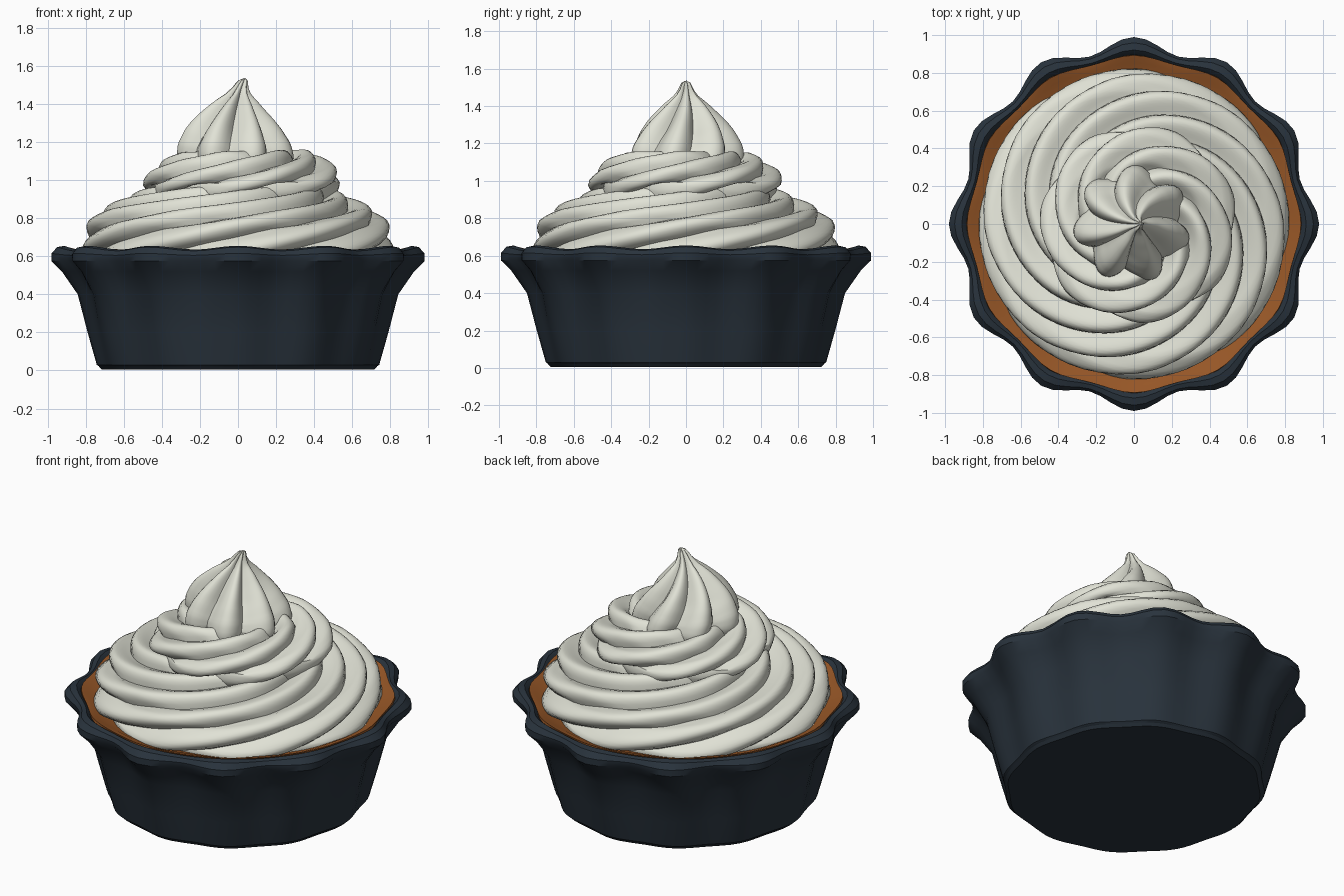
import bpy, bmesh, math
from math import sin, cos, pi
from mathutils import Vector

if "Cube" in bpy.data.objects:
    bpy.data.objects.remove(bpy.data.objects["Cube"])


def material(name, rgb):
    m = bpy.data.materials.new(name)
    m.diffuse_color = (*rgb, 1)
    m.use_nodes = True
    m.node_tree.nodes["Principled BSDF"].inputs["Base Color"].default_value = m.diffuse_color
    return m


TIN = material("dark blue grey", (0.022, 0.033, 0.046))
CRUST = material("baked orange brown", (0.31, 0.095, 0.020))
CREAM = material("whipped cream", (0.75, 0.76, 0.67))


def lathe(name, rings, point, segs, mat, angle, cap_start=False, cap_end=False):
    """Skin a stack of rings; point(i, theta) gives each vertex."""
    bm = bmesh.new()
    grid = [[bm.verts.new(point(i, 2 * pi * j / segs)) for j in range(segs)]
            for i in range(rings)]
    for a, b in zip(grid, grid[1:]):
        for j in range(segs):
            k = (j + 1) % segs
            bm.faces.new((a[j], a[k], b[k], b[j]))
    if cap_start:
        bm.faces.new(grid[0][::-1])
    if cap_end:
        bm.faces.new(grid[-1])
    me = bpy.data.meshes.new(name)
    bm.to_mesh(me)
    bm.free()
    me.materials.append(mat)
    ob = bpy.data.objects.new(name, me)
    bpy.context.collection.objects.link(ob)
    bpy.ops.object.select_all(action='DESELECT')
    ob.select_set(True)
    bpy.context.view_layer.objects.active = ob
    bpy.ops.object.shade_smooth_by_angle(angle=math.radians(angle))
    return ob


FLUTES = 12


def flute(th):
    # 1 at the outer crest of a lobe, 0 at the notch between lobes
    return 0.5 + 0.5 * cos(FLUTES * th)


def fluted(profile):
    # profile rows: notch radius, flute depth, height, height wave
    def point(i, th):
        r, depth, z, wave = profile[i]
        f = flute(th)
        r += depth * f
        return Vector((r * cos(th), 1.01 * r * sin(th), z + wave * (f - 0.5)))
    return point


# Fluted tin with a rolled lip and a closed base
tin = [(0.705, 0.015, 0.015, 0), (0.722, 0.020, 0.03, 0), (0.760, 0.030, 0.20, 0),
       (0.800, 0.042, 0.40, 0), (0.855, 0.070, 0.52, 0), (0.902, 0.078, 0.575, 0),
       (0.908, 0.072, 0.61, 0.01), (0.895, 0.055, 0.638, 0.02),
       (0.872, 0.040, 0.645, 0.02), (0.850, 0.030, 0.62, 0.01),
       (0.800, 0.030, 0.50, 0)]
lathe("fluted_tin", len(tin), fluted(tin), 96, TIN, 35, cap_start=True)

# Flat foot under the tin
foot = [(0.700, 0.015, 0.005, 0), (0.715, 0.015, 0.02, 0)]
lathe("tin_base", 2, fluted(foot), 96, TIN, 30, cap_start=True)

# Crust lining the inside of the tin
crust = [(0.80, 0.030, 0.54, 0), (0.855, 0.032, 0.625, 0.01), (0.862, 0.022, 0.641, 0.01),
         (0.83, 0.015, 0.630, 0), (0.78, 0.01, 0.605, 0), (0.70, 0, 0.585, 0)]
lathe("crust", len(crust), fluted(crust), 96, CRUST, 40)


def resample(pts, n):
    pts = [Vector(p) for p in pts]
    lens = [0]
    for a, b in zip(pts, pts[1:]):
        lens.append(lens[-1] + (b - a).length)
    out = []
    for i in range(n):
        s = lens[-1] * i / (n - 1)
        k = min(max(j for j in range(len(pts)) if lens[j] <= s), len(pts) - 2)
        out.append(pts[k].lerp(pts[k + 1], (s - lens[k]) / (lens[k + 1] - lens[k])))
    return out


def swirl(name, outline, rings, ridges, depth, twist, shift=0, bow=0, lean=0, climb=0,
          sharp=0.8):
    """Piped cream: a turned outline whose mesh twists along its rounded ridges."""
    prof = resample(outline, rings)

    def point(i, th):
        p = prof[i]
        d = prof[min(i + 1, rings - 1)] - prof[max(i - 1, 0)]
        nrm = Vector((d.y, -d.x)).normalized()
        t = i / (rings - 1)
        # each ridge swells slowly and drops off quickly, like overlapping folds
        u = ridges * th / (2 * pi) % 1
        ridge = sin(pi * u ** 1.4) ** sharp - 0.6
        q = p + nrm * depth * min(1, p.x / 0.2) * ridge
        r = max(q.x, 0.003)
        a = th + twist * t
        return Vector((r * cos(a) + shift + bow * sin(pi * t) + lean * t ** 4,
                       r * sin(a), q.y + climb * cos(a) * sin(pi * t)))
    return lathe(name, rings, point, ridges * 12, CREAM, 40, cap_end=True)


# Wide lower tier, middle tier and the pointed peak
swirl("lower_cream", [(0.76, 0.58), (0.80, 0.62), (0.795, 0.69), (0.77, 0.77),
                      (0.71, 0.83), (0.60, 0.885), (0.48, 0.935), (0.34, 0.96)],
      36, 8, 0.06, 3.6)
swirl("middle_cream", [(0.42, 0.90), (0.475, 0.94), (0.505, 0.985), (0.48, 1.04),
                       (0.41, 1.095), (0.33, 1.13), (0.20, 1.13)],
      30, 7, 0.06, 2.8, shift=0.025, climb=0.01)
swirl("cream_peak", [(0.26, 1.07), (0.285, 1.12), (0.275, 1.18), (0.235, 1.25),
                     (0.18, 1.32), (0.115, 1.395), (0.06, 1.45), (0.035, 1.49),
                     (0.026, 1.52), (0.004, 1.535)],
      28, 7, 0.075, 0.5, bow=-0.03, lean=0.035, sharp=1.0)
